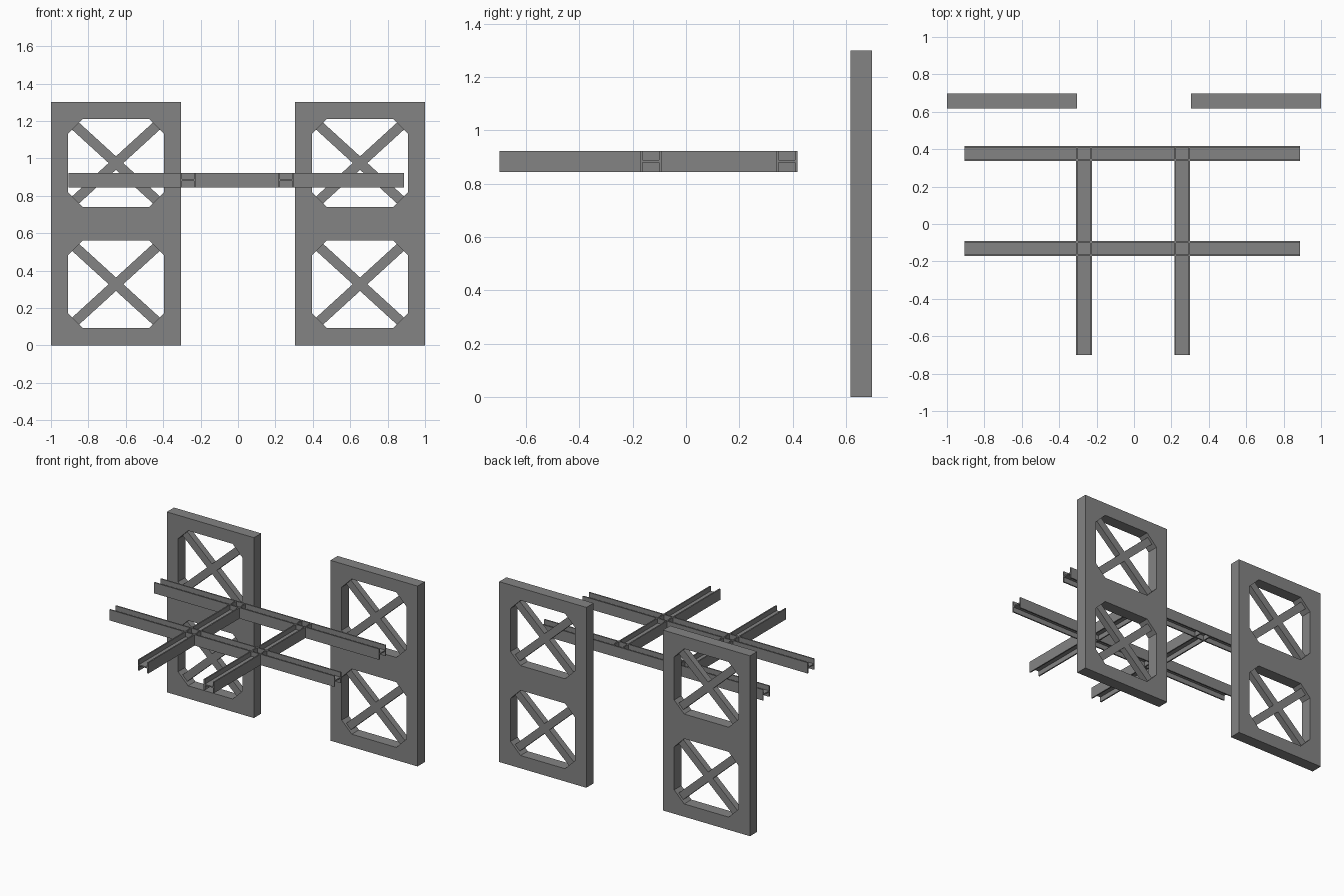
import bpy, bmesh, math
from mathutils import Matrix, Vector

cube = bpy.data.objects.get("Cube")
if cube:
    bpy.data.objects.remove(cube, do_unlink=True)

GREY = (0.23, 0.23, 0.23, 1.0)
steel = bpy.data.materials.new("grey_steel")
steel.use_nodes = True
steel.diffuse_color = GREY
steel.node_tree.nodes["Principled BSDF"].inputs["Base Color"].default_value = GREY


def add_mesh(name, mesh):
    obj = bpy.data.objects.new(name, mesh)
    bpy.context.collection.objects.link(obj)
    mesh.materials.clear()
    mesh.materials.append(steel)
    return obj


def beam(name, start, end, width, height):
    """H-section beam: two thin upright flanges joined by a flat web."""
    start, end = Vector(start), Vector(end)
    along = (end - start).normalized()
    side = Vector((0, 0, 1)).cross(along)
    w, h, t = width / 2, height / 2, 0.009
    half = [(w, h), (w - t, h), (w - t, t / 2)]
    right = half + [(x, -z) for x, z in reversed(half)]
    profile = right + [(-x, z) for x, z in reversed(right)]
    # Ordered round the outline: right flange, under the web, left flange
    outline = [(w, -h), (w, h), (w - t, h), (w - t, t / 2),
               (t - w, t / 2), (t - w, h), (-w, h), (-w, -h),
               (t - w, -h), (t - w, -t / 2), (w - t, -t / 2), (w - t, -h)]
    bm = bmesh.new()
    face = bm.faces.new([bm.verts.new(start + side * x + Vector((0, 0, z)))
                         for x, z in outline])
    swept = bmesh.ops.extrude_face_region(bm, geom=[face], use_keep_orig=True)
    bmesh.ops.translate(bm, vec=end - start, verts=[
        v for v in swept["geom"] if isinstance(v, bmesh.types.BMVert)])
    bmesh.ops.recalc_face_normals(bm, faces=bm.faces)
    mesh = bpy.data.meshes.new(name)
    bm.to_mesh(mesh)
    bm.free()
    return add_mesh(name, mesh)


def chamfered(cx, cz, w, h, c):
    """Corner points of a rectangle with cut corners."""
    return [(cx + x, cz + z) for x, z in (
        (-w + c, -h), (w - c, -h), (w, -h + c), (w, h - c),
        (w - c, h), (-w + c, h), (-w, h - c), (-w, -h + c))]


PANEL_W, PANEL_H, PANEL_D, PANEL_Y = 0.695, 1.3, 0.082, 0.658
HOLE_W, HOLE_H, CUT = 0.515, 0.47, 0.08
HOLES = {"lower": 0.327, "upper": 0.975}


def panel(name, cx):
    """Upright slab with two cut-corner windows."""
    w = PANEL_W / 2
    loops = [[(-w, 0), (w, 0), (w, PANEL_H), (-w, PANEL_H)]]
    loops += [chamfered(0, z, HOLE_W / 2, HOLE_H / 2, CUT) for z in HOLES.values()]
    curve = bpy.data.curves.new(name, "CURVE")
    curve.dimensions = "2D"
    curve.fill_mode = "BOTH"
    curve.extrude = PANEL_D / 2
    for loop in loops:
        spline = curve.splines.new("POLY")
        spline.points.add(len(loop) - 1)
        for point, (x, z) in zip(spline.points, loop):
            point.co = (x, z, 0, 1)
        spline.use_cyclic_u = True
    temp = bpy.data.objects.new(name + "_outline", curve)
    bpy.context.collection.objects.link(temp)
    bpy.context.view_layer.update()
    graph = bpy.context.evaluated_depsgraph_get()
    mesh = bpy.data.meshes.new_from_object(temp.evaluated_get(graph))
    bpy.data.objects.remove(temp, do_unlink=True)
    mesh.transform(Matrix.Translation((cx, PANEL_Y, 0)) @ Matrix.Rotation(math.pi / 2, 4, "X"))
    bm = bmesh.new()
    bm.from_mesh(mesh)
    bmesh.ops.remove_doubles(bm, verts=bm.verts, dist=0.0001)
    bmesh.ops.recalc_face_normals(bm, faces=bm.faces)
    bm.to_mesh(mesh)
    bm.free()
    for poly in mesh.polygons:
        poly.use_smooth = False
    mesh.name = name
    add_mesh(name, mesh)


def brace(name, cx, cz, tilt):
    """Diagonal bar running corner to corner of a window."""
    length = math.hypot(HOLE_W, HOLE_H) - CUT * 1.2
    angle = tilt * math.atan2(HOLE_H, HOLE_W)
    bm = bmesh.new()
    bmesh.ops.create_cube(bm, size=1, matrix=(
        Matrix.Translation((cx, PANEL_Y, cz)) @ Matrix.Rotation(angle, 4, "Y")
        @ Matrix.Diagonal((length, 0.045, 0.053, 1))))
    mesh = bpy.data.meshes.new(name)
    bm.to_mesh(mesh)
    bm.free()
    add_mesh(name, mesh)


# Back panels with crossed braces
for side, cx in (("right", -0.6525), ("left", 0.6525)):
    panel(side + "_panel", cx)
    for level, cz in HOLES.items():
        brace(f"{side}_{level}_rising_brace", cx, cz, -1)
        brace(f"{side}_{level}_falling_brace", cx, cz, 1)

# Raised grid of crossing beams
BEAM_Z = 0.884
for name, y in (("back_cross_beam", 0.378), ("front_cross_beam", -0.132)):
    beam(name, (-0.905, y, BEAM_Z), (0.888, y, BEAM_Z), 0.08, 0.078)
for name, x in (("right_long_beam", -0.267), ("left_long_beam", 0.258)):
    beam(name, (x, -0.70, BEAM_Z), (x, 0.412, BEAM_Z), 0.084, 0.078)
